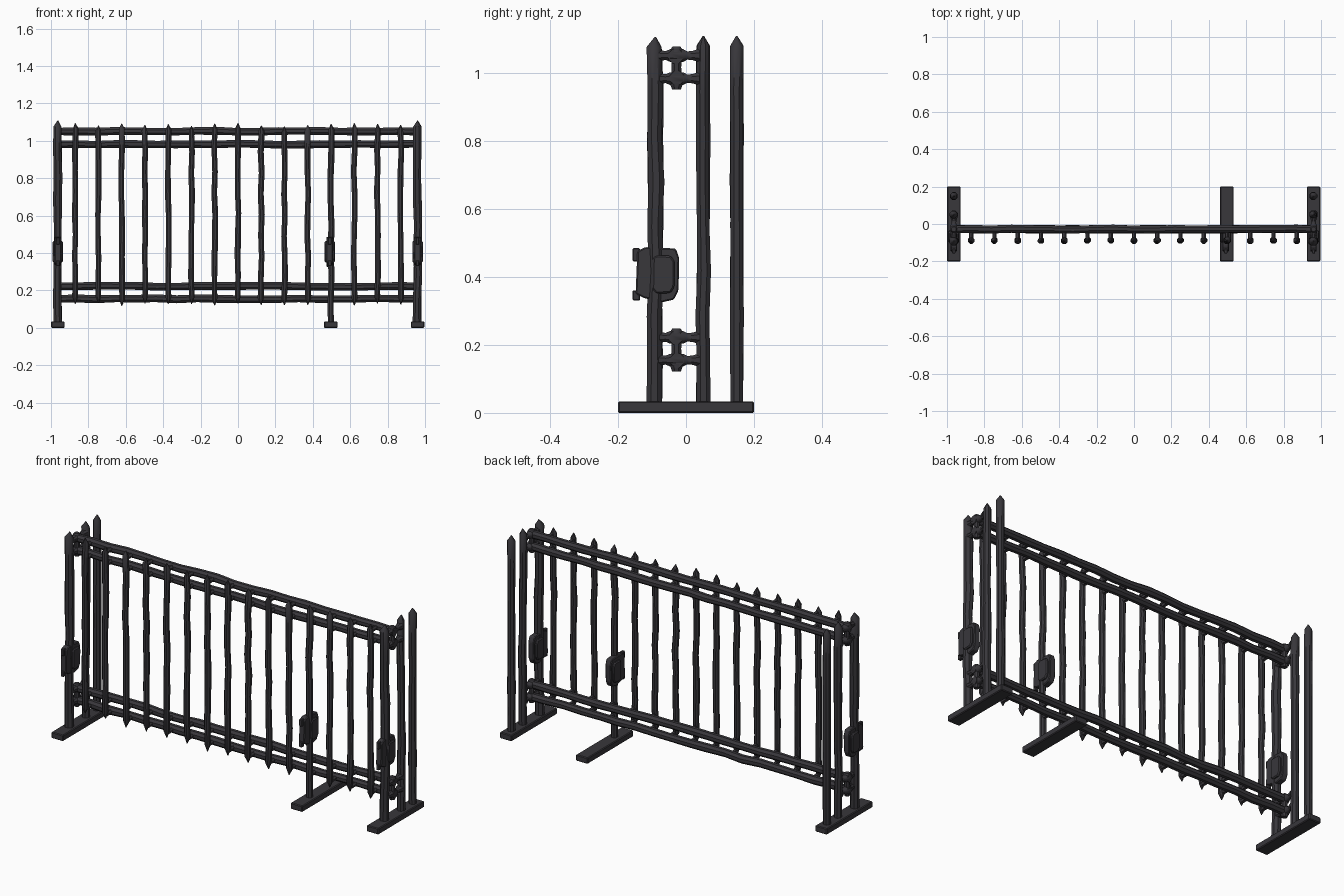
import bpy, bmesh, math, random
from mathutils import Vector

if "Cube" in bpy.data.objects:
    bpy.data.objects.remove(bpy.data.objects["Cube"])

random.seed(7)
iron = bpy.data.materials.new("dark iron")
iron.diffuse_color = (0.040, 0.038, 0.044, 1)
iron.use_nodes = True
iron.node_tree.nodes["Principled BSDF"].inputs["Base Color"].default_value = iron.diffuse_color


def finish(bm, name, smooth=True):
    bmesh.ops.recalc_face_normals(bm, faces=bm.faces)
    me = bpy.data.meshes.new(name)
    bm.to_mesh(me)
    bm.free()
    me.materials.append(iron)
    ob = bpy.data.objects.new(name, me)
    bpy.context.collection.objects.link(ob)
    if smooth:
        bpy.ops.object.select_all(action='DESELECT')
        ob.select_set(True)
        bpy.context.view_layer.objects.active = ob
        bpy.ops.object.shade_smooth_by_angle(angle=math.radians(40))
    return ob


def tube(name, path, sides=8):
    """Loft round sections along a path of (point, radius)."""
    bm = bmesh.new()
    axis = (Vector(path[-1][0]) - Vector(path[0][0])).normalized()
    u = axis.orthogonal().normalized()
    v = axis.cross(u)
    rings = []
    for p, r in path:
        rings.append([bm.verts.new(Vector(p) + r * (math.cos(a) * u + math.sin(a) * v))
                      for a in (2 * math.pi * (i + 0.5) / sides for i in range(sides))])
    for a, b in zip(rings, rings[1:]):
        for i in range(sides):
            j = (i + 1) % sides
            bm.faces.new((a[i], a[j], b[j], b[i]))
    bm.faces.new(rings[0])
    bm.faces.new(rings[-1])
    return finish(bm, name)


def wob(a):
    return random.uniform(-a, a)


def bar(name, x, y, z0, z1, r, spike_bottom, j=0.003):
    """Upright hand-forged bar with a pointed top, and optionally a pointed bottom."""
    path = []
    if spike_bottom:
        path.append(((x, y, z0), 0.002))
    zs, ze, n = z0 + (0.035 if spike_bottom else 0), z1 - 0.03, 9
    for i in range(n):
        path.append(((x + wob(j), y + wob(j), zs + (ze - zs) * i / (n - 1)),
                     r * random.uniform(0.93, 1.07)))
    path.append(((x, y, z1), 0.002))
    tube(name, path)


def box(name, x0, x1, y0, y1, z0, z1, bev):
    bm = bmesh.new()
    bmesh.ops.create_cube(bm, size=1)
    for v in bm.verts:
        v.co = Vector((x0 + (v.co.x + .5) * (x1 - x0), y0 + (v.co.y + .5) * (y1 - y0),
                       z0 + (v.co.z + .5) * (z1 - z0)))
    bmesh.ops.bevel(bm, geom=bm.edges[:], offset=bev, segments=1, affect='EDGES')
    return finish(bm, name, False)


def slab(name, x, t, outline, bev):
    """Plate lying in the yz plane, thickness t along x."""
    bm = bmesh.new()
    f = bm.faces.new([bm.verts.new((x - t / 2, y, z)) for y, z in outline])
    ext = bmesh.ops.extrude_face_region(bm, geom=[f])
    bmesh.ops.translate(bm, vec=(t, 0, 0),
                        verts=[e for e in ext['geom'] if isinstance(e, bmesh.types.BMVert)])
    bmesh.ops.recalc_face_normals(bm, faces=bm.faces)
    bmesh.ops.bevel(bm, geom=bm.edges[:], offset=bev, segments=1, affect='EDGES')
    return finish(bm, name, False)


RAIL_Y = -0.028
FRONT_Y = -0.088
RAILS = (1.05, 0.982, 0.222, 0.155)
ENDS = (-0.963, 0.96)
MID = 0.496

# Foot plates
for x in (*ENDS, MID):
    box("foot", x - 0.036, x + 0.036, -0.2, 0.2, 0, 0.034, 0.004)

# Three spiked posts at each end
for x in ENDS:
    bar("front_post", x, FRONT_Y - 0.002, 0.02, 1.105, 0.024, False, 0.004)
    bar("middle_post", x, 0.051, 0.02, 1.108, 0.021, False)
    bar("back_post", x, 0.149, 0.02, 1.108, 0.021, False, 0.0008)

# Paired horizontal rails
for z in RAILS:
    n = 18
    tube("rail", [((-0.98 + 1.958 * i / n, RAIL_Y + wob(.003), z + wob(.003)),
                   0.022 * random.uniform(.93, 1.07)) for i in range(n + 1)])

# Pickets, one of which runs down to the middle foot
for i in range(-7, 8):
    x = i * 0.1243
    if i == 4:
        bar("middle_leg", x, FRONT_Y, 0.02, 1.09, 0.018, False)
    else:
        bar("picket", x, FRONT_Y, 0.125 + wob(.008), 1.085 + wob(.01), 0.0165, True)
    # Short pins joining picket to rails
    for z in RAILS:
        tube("picket_pin", [((x, FRONT_Y, z), 0.012), ((x, RAIL_Y, z), 0.012)], 6)

# Flared couplings joining the end posts through the rails
for x in ENDS:
    for z in RAILS:
        tube("coupling", [((x, FRONT_Y, z), 0.02), ((x, -0.06, z), 0.014),
                          ((x, -0.047, z), 0.02), ((x, -0.008, z), 0.02),
                          ((x, 0.004, z), 0.013), ((x, 0.02, z), 0.015),
                          ((x, 0.04, z), 0.022)])
    for z in (1.016, 0.188):
        tube("rail_tie", [((x, RAIL_Y, z - 0.066), 0.014), ((x, RAIL_Y, z - 0.05), 0.02),
                          ((x, RAIL_Y, z), 0.015), ((x, RAIL_Y, z + 0.05), 0.02),
                          ((x, RAIL_Y, z + 0.06), 0.013)])

# Lock plates on the front uprights
PLATE = [(-0.143, 0.475), (-0.148, 0.35), (-0.125, 0.338), (-0.07, 0.325),
         (-0.035, 0.333), (-0.022, 0.36), (-0.02, 0.455), (-0.03, 0.483), (-0.12, 0.487)]
BOSS = [(-0.098, 0.455), (-0.1, 0.365), (-0.088, 0.35), (-0.045, 0.352),
        (-0.034, 0.37), (-0.033, 0.445), (-0.045, 0.462), (-0.088, 0.463)]
for x in (*ENDS, MID - 0.006):
    slab("lock_plate", x, 0.034, PLATE, 0.004)
    slab("lock_boss", x, 0.056, BOSS, 0.005)
    # Hinge strip on the front edge
    box("lock_hinge", x - 0.009, x + 0.009, -0.157, -0.135, 0.33, 0.36, 0.003)
    box("lock_hinge", x - 0.009, x + 0.009, -0.157, -0.135, 0.445, 0.484, 0.003)
